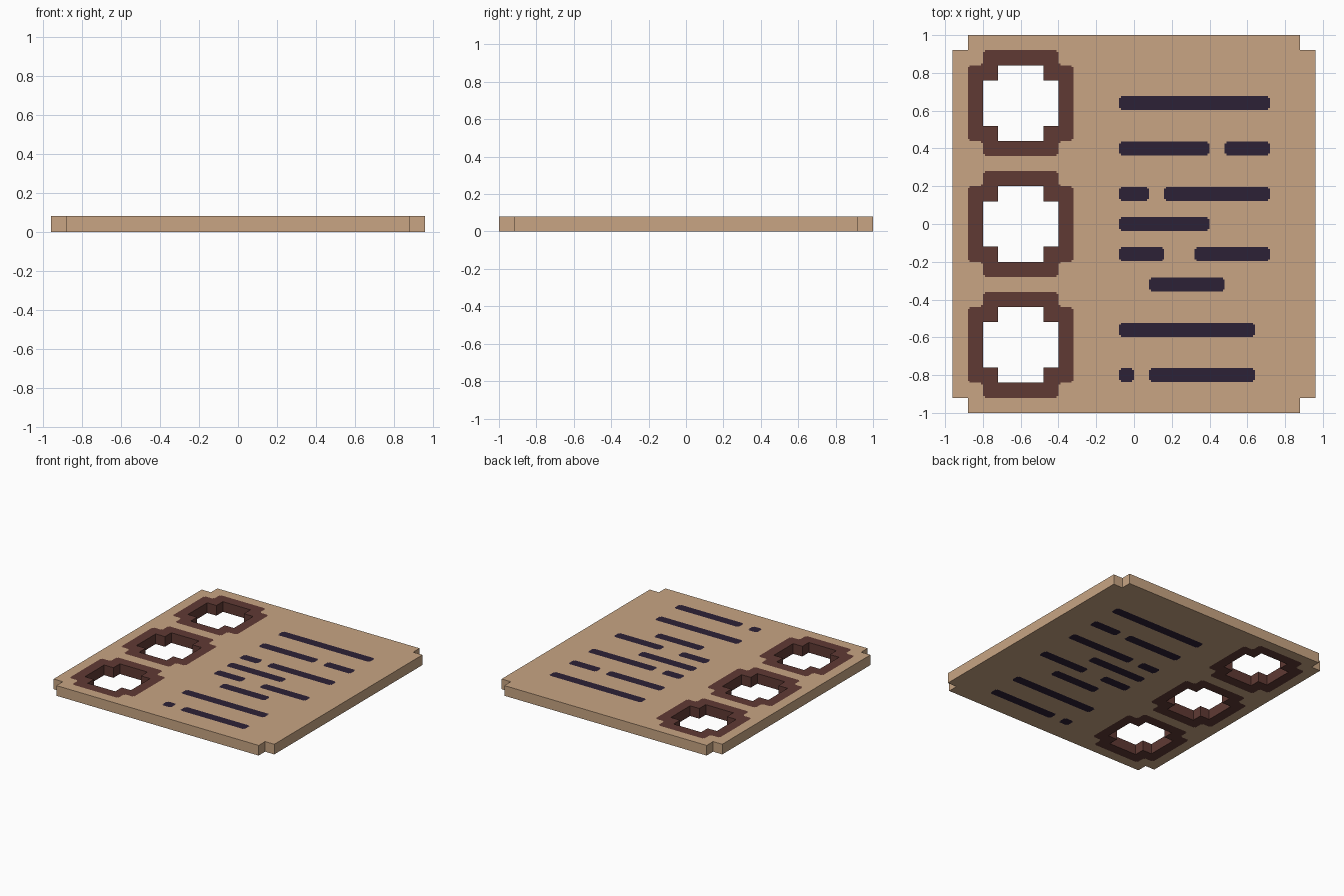
import bpy, bmesh

if "Cube" in bpy.data.objects:
    bpy.data.objects.remove(bpy.data.objects["Cube"])

U = 0.08          # block size, also the slab thickness
NIB = 0.01        # tiny step on the painted corners
BAR = 0.037       # half height of a bar
RING_X, RING_YS = -0.6, (0.64, 0.0, -0.64)
BARS = {          # row y: spans in x
    0.64: [(-0.08, 0.72)],
    0.40: [(-0.08, 0.40), (0.48, 0.72)],
    0.16: [(-0.08, 0.08), (0.16, 0.72)],
    0.00: [(-0.08, 0.40)],
    -0.16: [(-0.08, 0.16), (0.32, 0.72)],
    -0.32: [(0.08, 0.48)],
    -0.56: [(-0.08, 0.64)],
    -0.80: [(-0.08, 0.00), (0.08, 0.64)],
}


def srgb(h):
    c = [int(h[i:i + 2], 16) / 255 for i in (0, 2, 4)]
    return [v / 12.92 if v < 0.04045 else ((v + 0.055) / 1.055) ** 2.4 for v in c] + [1]


def material(name, h):
    m = bpy.data.materials.new(name)
    m.diffuse_color = srgb(h)
    m.use_nodes = True
    m.node_tree.nodes["Principled BSDF"].inputs["Base Color"].default_value = m.diffuse_color
    return m


def cross(dx, dy, a, b):
    # square with notched corners
    dx, dy = abs(dx), abs(dy)
    return (dx < a and dy < b) or (dx < b and dy < a)


def in_hole(x, y):
    return any(cross(x - RING_X, y - c, 0.2, 0.12) for c in RING_YS)


def solid(x, y):
    ax, ay = abs(x), abs(y)
    inside = (ax < 0.96 and ay < 0.92) or (ax < 0.88 and ay < 1.0)
    return inside and not in_hole(x, y)


def in_ring(x, y):
    return any(cross(x - RING_X, y - c, 0.28, 0.2 - NIB)
               or cross(x - RING_X, y - c, 0.28 - NIB, 0.2)
               or cross(x - RING_X, y - c, 0.2 + NIB, 0.2 + NIB) for c in RING_YS)


def in_bar(x, y):
    for c, spans in BARS.items():
        d = abs(y - c)
        for a, b in spans:
            n = NIB if d > BAR - NIB else 0
            if d < BAR and a + n < x < b - n:
                return True
    return False


# Grid lines, only where some outline needs them
xs, ys = {0.96, -0.96, 0.88, -0.88}, {1.0, -1.0, 0.92, -0.92}
for s in (-1, 1):
    for d in (0.12, 0.2 - NIB, 0.2, 0.2 + NIB, 0.28 - NIB, 0.28):
        xs.add(round(RING_X + s * d, 4))
        ys.update(round(c + s * d, 4) for c in RING_YS)
for c, spans in BARS.items():
    ys.update(round(c + d, 4) for d in (-BAR, NIB - BAR, BAR - NIB, BAR))
    for a, b in spans:
        xs.update(round(v, 4) for v in (a, a + NIB, b - NIB, b))
xs, ys = sorted(xs), sorted(ys)


def build(name, mat, test):
    # flush part of the slab: top, bottom, and walls where the slab ends
    bm = bmesh.new()
    cache = {}

    def v(i, j, z):
        if (i, j, z) not in cache:
            cache[i, j, z] = bm.verts.new((xs[i], ys[j], z))
        return cache[i, j, z]

    def mid(i, j):
        if 0 <= i < len(xs) - 1 and 0 <= j < len(ys) - 1:
            return (xs[i] + xs[i + 1]) / 2, (ys[j] + ys[j + 1]) / 2
        return 9, 9

    for i in range(len(xs) - 1):
        for j in range(len(ys) - 1):
            p = mid(i, j)
            if not (solid(*p) and test(*p)):
                continue
            q = [(i, j), (i + 1, j), (i + 1, j + 1), (i, j + 1)]
            bm.faces.new([v(*c, U) for c in q])
            bm.faces.new([v(*c, 0) for c in reversed(q)])
            for k, (di, dj) in enumerate(((0, -1), (1, 0), (0, 1), (-1, 0))):
                if not solid(*mid(i + di, j + dj)):
                    a, b = q[k], q[(k + 1) % 4]
                    bm.faces.new([v(*a, 0), v(*b, 0), v(*b, U), v(*a, U)])
    me = bpy.data.meshes.new(name)
    bm.to_mesh(me)
    bm.free()
    me.materials.append(mat)
    bpy.context.collection.objects.link(bpy.data.objects.new(name, me))


build("slab", material("tan", "C8A583"), lambda x, y: not in_ring(x, y) and not in_bar(x, y))
build("hole_borders", material("reddish brown", "603A34"), in_ring)
build("line_inlays", material("dark violet", "2C2136"), in_bar)
